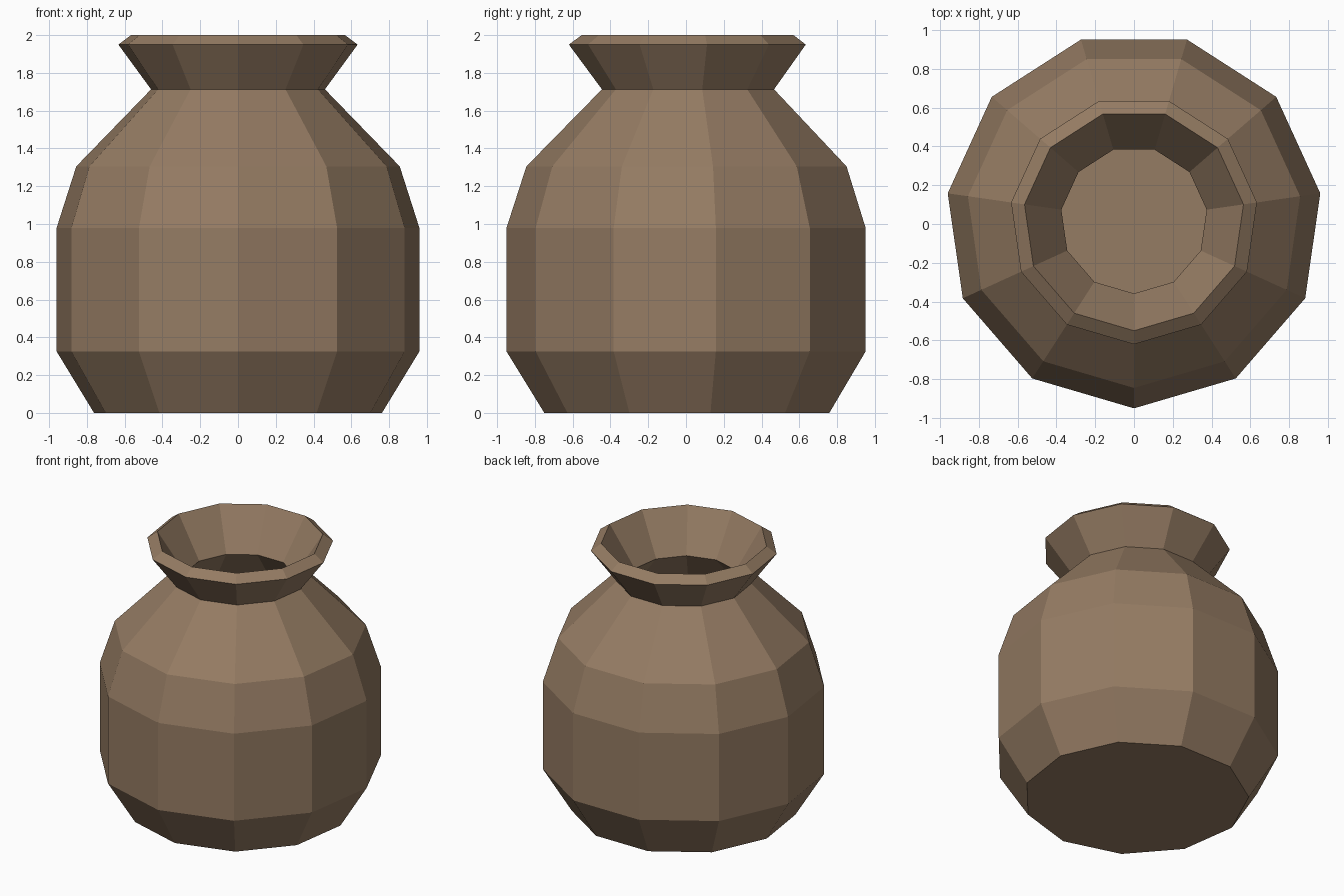
import bpy, bmesh, math

if "Cube" in bpy.data.objects:
    bpy.data.objects.remove(bpy.data.objects["Cube"])

SIDES = 11
CENTRE_Y = 0.02          # an odd polygon is offset so its bounds are centred
# outer profile: (radius, height)
PROFILE = [(0.77, 0.0), (0.97, 0.325), (0.97, 0.98), (0.865, 1.305),
           (0.465, 1.713), (0.64, 1.95)]

# clay colour
clay = bpy.data.materials.new("brown clay")
clay.diffuse_color = (0.30, 0.20, 0.125, 1)
clay.use_nodes = True
clay.node_tree.nodes["Principled BSDF"].inputs["Base Color"].default_value = clay.diffuse_color

# outer shell: stacked rings, one corner pointing to the front
bm = bmesh.new()
rings = []
for r, z in PROFILE:
    ring = []
    for k in range(SIDES):
        a = -math.pi / 2 + 2 * math.pi * k / SIDES
        ring.append(bm.verts.new((r * math.cos(a), r * math.sin(a) + CENTRE_Y, z)))
    rings.append(ring)
for low, high in zip(rings, rings[1:]):
    for k in range(SIDES):
        n = (k + 1) % SIDES
        bm.faces.new((low[k], low[n], high[n], high[k]))
bm.faces.new(rings[0][::-1])      # base
mesh = bpy.data.meshes.new("clay_pot")
bm.to_mesh(mesh)
bm.free()
mesh.materials.append(clay)
pot = bpy.data.objects.new("clay_pot", mesh)
bpy.context.collection.objects.link(pot)

# wall thickness, inwards: makes the hollow inside and the sloping rim
wall = pot.modifiers.new("wall", 'SOLIDIFY')
wall.thickness = 0.087
wall.offset = -1
